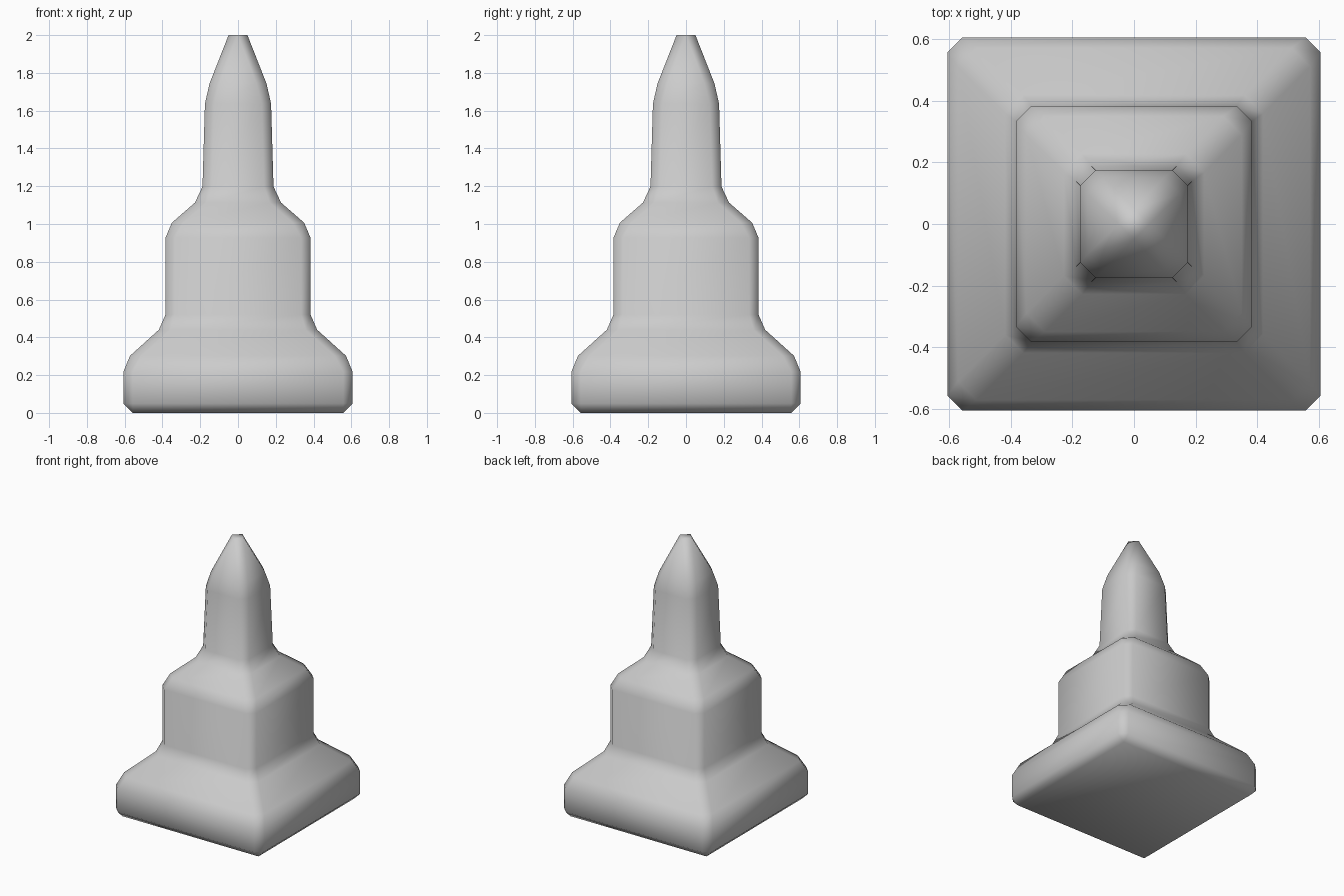
import bpy, bmesh

if "Cube" in bpy.data.objects:
    bpy.data.objects.remove(bpy.data.objects["Cube"])

# Tower profile: (height, half width, corner cut) of each bevelled square ring
PROFILE = [
    (0.00, 0.557, 0.0), (0.05, 0.607, 0.05),      # foot
    (0.217, 0.607, 0.05), (0.302, 0.572, 0.06),   # lower shoulder
    (0.44, 0.419, 0.06), (0.52, 0.384, 0.05),
    (0.927, 0.384, 0.05), (1.007, 0.350, 0.06),   # upper shoulder
    (1.113, 0.228, 0.06), (1.198, 0.188, 0.05),
    (1.637, 0.175, 0.05), (1.743, 0.151, 0.053),  # spire
    (2.00, 0.05, 0.05),
]


def ring(bm, z, w, cut):
    """Square ring with its four corners cut off."""
    i = w - cut
    pts = [(w, -i), (w, i), (i, w), (-i, w), (-w, i), (-w, -i), (-i, -w), (i, -w)]
    return [bm.verts.new((x, y, z)) for x, y in pts]


bm = bmesh.new()
rings = [ring(bm, *p) for p in PROFILE]
for a, b in zip(rings, rings[1:]):
    for k in range(8):
        n = (k + 1) % 8
        bm.faces.new((a[k], a[n], b[n], b[k]))
bm.faces.new(rings[0][::-1])
bm.faces.new(rings[-1])

# Merge the points that meet at the sharp foot corners and the tip
bmesh.ops.remove_doubles(bm, verts=bm.verts[:], dist=0.0005)
bmesh.ops.recalc_face_normals(bm, faces=bm.faces[:])
for f in bm.faces:
    f.smooth = True

mesh = bpy.data.meshes.new("stepped_tower")
bm.to_mesh(mesh)
bm.free()
tower = bpy.data.objects.new("stepped_tower", mesh)
bpy.context.collection.objects.link(tower)
